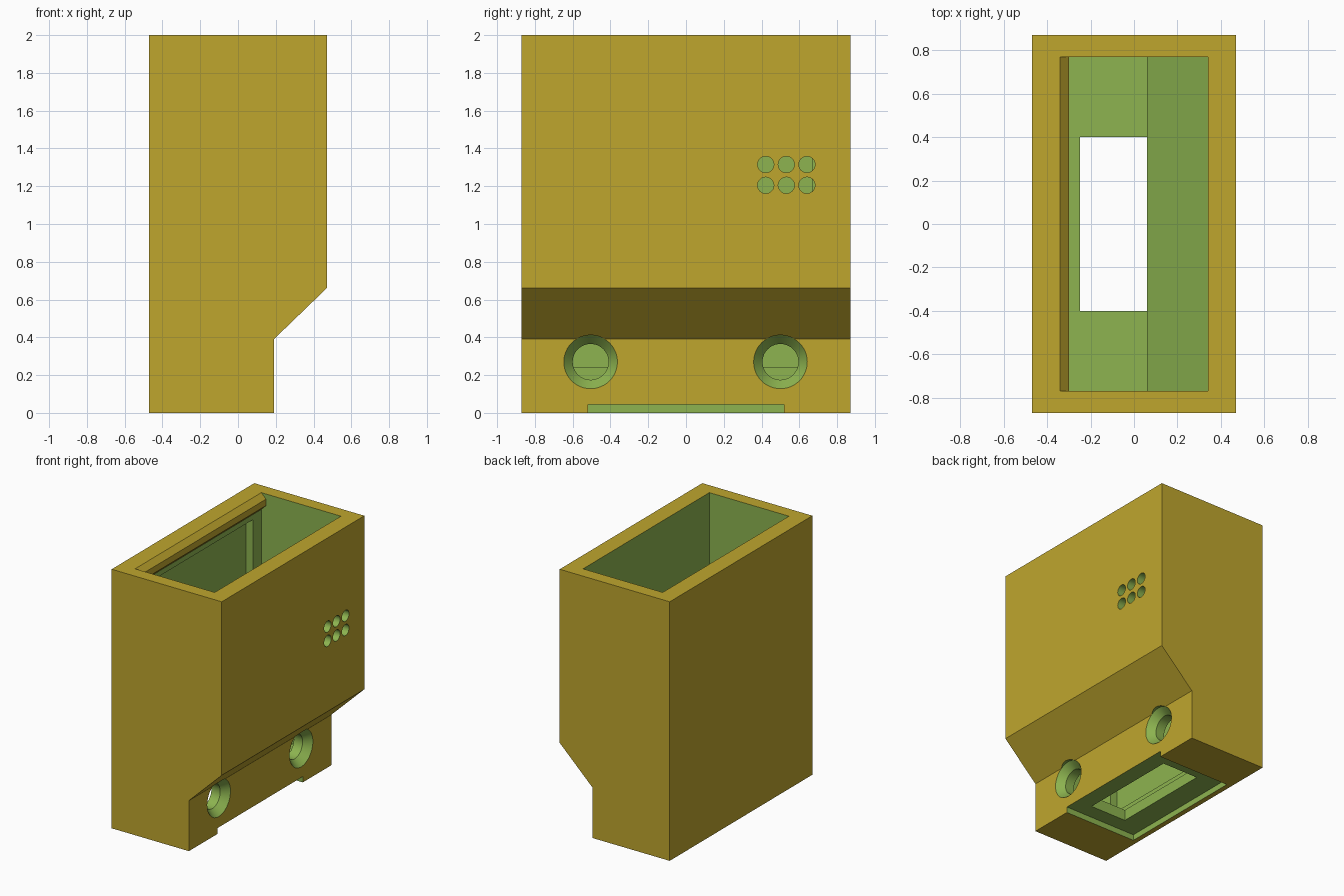
import bpy, bmesh, math
from mathutils import Matrix

if "Cube" in bpy.data.objects:
    bpy.data.objects.remove(bpy.data.objects["Cube"])


def material(name, rgb):
    m = bpy.data.materials.new(name)
    m.diffuse_color = (*rgb, 1)
    m.use_nodes = True
    m.node_tree.nodes["Principled BSDF"].inputs["Base Color"].default_value = m.diffuse_color
    return m


YELLOW = material("mustard shell", (0.52, 0.38, 0.027))
GREEN = material("green cut surfaces", (0.266, 0.456, 0.08))


def add_object(name, bm, mat):
    bmesh.ops.recalc_face_normals(bm, faces=bm.faces[:])
    mesh = bpy.data.meshes.new(name)
    bm.to_mesh(mesh)
    bm.free()
    mesh.materials.append(mat)
    ob = bpy.data.objects.new(name, mesh)
    bpy.context.collection.objects.link(ob)
    return ob


def prism(name, profile, half_y, mat):
    """Extrude an x-z profile from -half_y to +half_y."""
    bm = bmesh.new()
    face = bm.faces.new([bm.verts.new((x, -half_y, z)) for x, z in profile])
    ext = bmesh.ops.extrude_face_region(bm, geom=[face])["geom"]
    verts = [g for g in ext if isinstance(g, bmesh.types.BMVert)]
    bmesh.ops.translate(bm, verts=verts, vec=(0, 2 * half_y, 0))
    return add_object(name, bm, mat)


def box(name, x0, x1, half_y, z0, z1, mat):
    return prism(name, [(x0, z0), (x1, z0), (x1, z1), (x0, z1)], half_y, mat)


def lathe_x(name, profile, y, z, mat, n=48):
    """Solid turned around an axis parallel to x; profile is (x, radius)."""
    bm = bmesh.new()
    rings = [[bm.verts.new((x, y + r * math.cos(2 * math.pi * i / n),
                            z + r * math.sin(2 * math.pi * i / n)))
              for i in range(n)] for x, r in profile]
    for a, b in zip(rings, rings[1:]):
        for i in range(n):
            j = (i + 1) % n
            bm.faces.new((a[i], a[j], b[j], b[i]))
    bm.faces.new(rings[0])
    bm.faces.new(rings[-1])
    return add_object(name, bm, mat)


# Outer shell with a stepped, sloping right side
body = prism("housing", [(-0.47, 0), (0.19, 0), (0.19, 0.39), (0.47, 0.66),
                         (0.47, 2), (-0.47, 2)], 0.87, YELLOW)

# Open cavity, wall pocket, floor opening and underside recess
cutters = [
    prism("cavity", [(-0.34, 0.13), (0.06, 0.13), (0.06, 0.435), (0.34, 0.71),
                     (0.34, 2.2), (-0.34, 2.2)], 0.77, GREEN),
    box("wall_pocket", -0.40, -0.30, 0.667, 0.24, 1.83, GREEN),
    box("underside_recess", -0.43, 0.30, 0.52, -0.1, 0.045, GREEN),
    box("floor_opening", -0.25, 0.06, 0.40, -0.05, 0.20, GREEN),
]

# Two countersunk holes low on the right side
for y in (-0.505, 0.5):
    cutters.append(lathe_x("sensor_hole", [(0.0, 0.095), (0.135, 0.095),
                                           (0.19, 0.142), (0.24, 0.142)],
                           y, 0.27, GREEN))

# Grid of small vent holes
for y in (0.422, 0.531, 0.64):
    for z in (1.205, 1.315):
        cutters.append(lathe_x("vent_hole", [(0.28, 0.043), (0.55, 0.043)],
                               y, z, GREEN, 32))

# The sensor holes are limited to the lower wall, so nothing cuts past it
for c in cutters:
    mod = body.modifiers.new(c.name, 'BOOLEAN')
    mod.operation = 'DIFFERENCE'
    mod.solver = 'EXACT'
    mod.material_mode = 'TRANSFER'
    mod.object = c

bpy.context.view_layer.update()
deps = bpy.context.evaluated_depsgraph_get()
carved = bpy.data.meshes.new_from_object(body.evaluated_get(deps))
body.modifiers.clear()
body.data = carved
for c in cutters:
    bpy.data.objects.remove(c, do_unlink=True)

# Retaining lip along the top of the left inner wall
prism("retaining_lip", [(-0.34, 2), (-0.30, 1.96), (-0.30, 1.91),
                        (-0.34, 1.87)], 0.77, YELLOW)

# Smooth round holes while keeping edges crisp
bpy.ops.object.select_all(action='DESELECT')
body.select_set(True)
bpy.context.view_layer.objects.active = body
bpy.ops.object.shade_smooth_by_angle(angle=math.radians(30))
